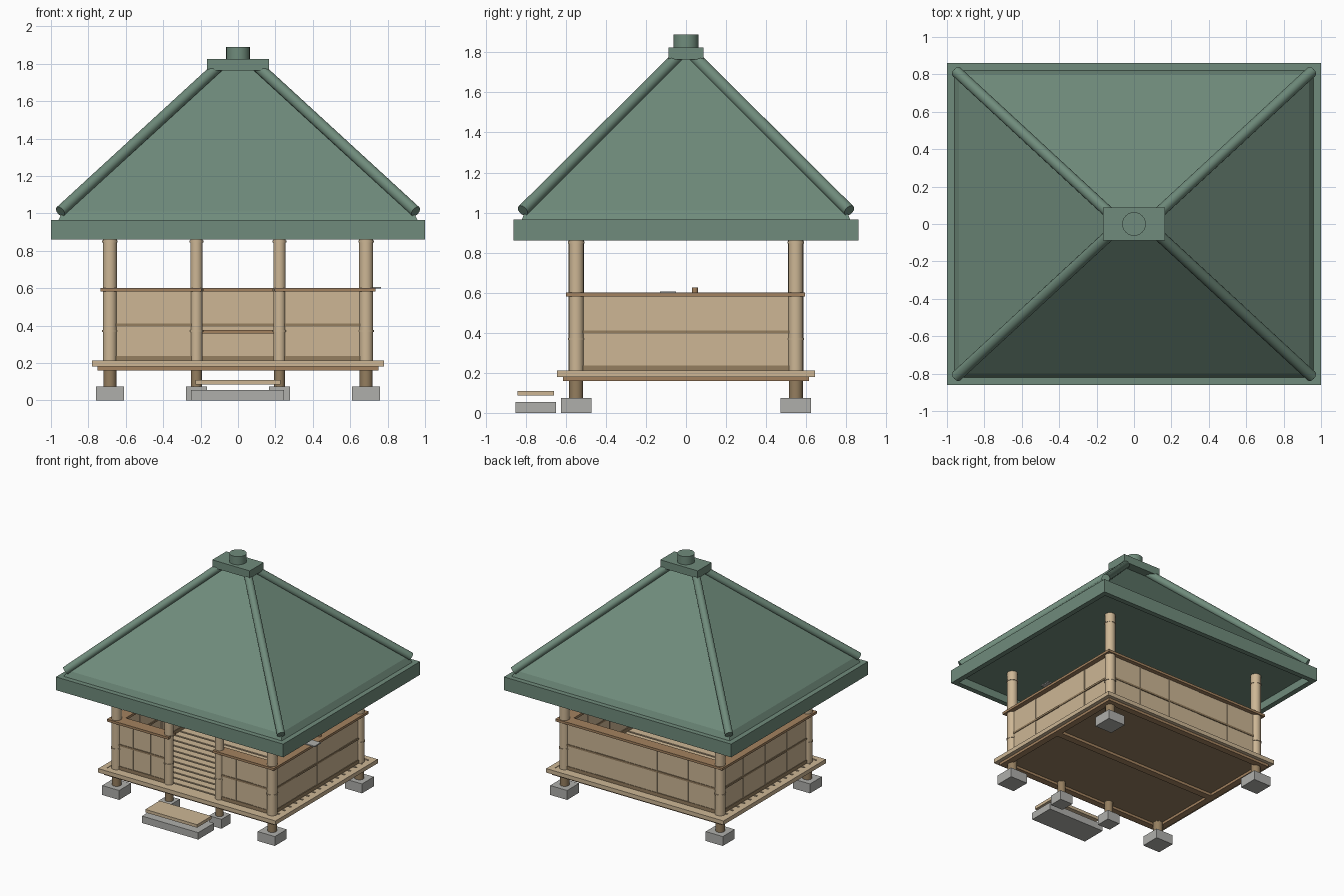
import bpy, bmesh
from mathutils import Vector

old = bpy.data.objects.get("Cube")
if old:
    bpy.data.objects.remove(old, do_unlink=True)


def material(name, rgb):
    m = bpy.data.materials.new(name)
    m.use_nodes = True
    m.diffuse_color = (*rgb, 1)
    m.node_tree.nodes["Principled BSDF"].inputs["Base Color"].default_value = (*rgb, 1)
    return m


GREEN = material("green_roof", (0.16, 0.26, 0.20))
TAN = material("pale_bamboo", (0.61, 0.47, 0.30))
BROWN = material("brown_wood", (0.37, 0.225, 0.115))
DARK = material("shaded_wood", (0.30, 0.21, 0.115))
STONE = material("grey_stone", (0.43, 0.43, 0.41))


def finish(name, bm, mat):
    mesh = bpy.data.meshes.new(name)
    bmesh.ops.recalc_face_normals(bm, faces=bm.faces)
    bm.to_mesh(mesh)
    bm.free()
    mesh.materials.append(mat)
    ob = bpy.data.objects.new(name, mesh)
    bpy.context.collection.objects.link(ob)
    return ob


def box(name, x, y, z, mat):
    """Box from (min, max) pairs."""
    bm = bmesh.new()
    bmesh.ops.create_cube(bm, size=1)
    for v in bm.verts:
        v.co = [a + (b - a) * (c + 0.5) for c, (a, b) in zip(v.co, (x, y, z))]
    return finish(name, bm, mat)


def rod(name, start, end, radius, mat, sides=16):
    """Smooth cylinder between two points."""
    a, b = Vector(start), Vector(end)
    bm = bmesh.new()
    bmesh.ops.create_cone(bm, cap_ends=True, segments=sides, radius1=radius,
                          radius2=radius, depth=(b - a).length)
    turn = (b - a).to_track_quat('Z', 'Y')
    for v in bm.verts:
        v.co = turn @ v.co + (a + b) / 2
    for f in bm.faces:
        f.smooth = len(f.verts) == 4
    for e in bm.edges:
        e.smooth = all(len(f.verts) == 4 for f in e.link_faces)
    return finish(name, bm, mat)


def frame(name, hx, hy, width, z, mat):
    """Four beams around a rectangle."""
    for s in (-1, 1):
        box(name + "_long", (-hx, hx), sorted((s * hy, s * (hy - width))), z, mat)
        box(name + "_short", sorted((s * hx, s * (hx - width))),
            (-hy + width, hy - width), z, mat)


# Roof: stacked rectangles rising to a short ridge
bm = bmesh.new()
rings = []
for hx, hy, z in ((0.96, 0.82, 0.92), (0.96, 0.82, 0.965), (0.935, 0.80, 1.01)):
    rings.append([bm.verts.new((sx * hx, sy * hy, z))
                  for sx, sy in ((-1, -1), (1, -1), (1, 1), (-1, 1))])
bm.faces.new(rings[0])
for low, high in zip(rings, rings[1:]):
    for i in range(4):
        j = (i + 1) % 4
        bm.faces.new((low[i], low[j], high[j], high[i]))
left, right = (bm.verts.new((x, 0, 1.785)) for x in (-0.1, 0.1))
a, b, c, d = rings[-1]
for corners in ((a, b, right, left), (b, c, right), (c, d, left, right), (d, a, left)):
    bm.faces.new(corners)
finish("hip_roof", bm, GREEN)

frame("eave_board", 1.0, 0.86, 0.04, (0.86, 0.965), GREEN)
for sx in (-1, 1):
    for sy in (-1, 1):
        rod("hip_pole", (sx * 0.95, sy * 0.815, 1.01), (sx * 0.1, sy * 0.03, 1.79),
            0.03, GREEN)
box("roof_cap", (-0.165, 0.165), (-0.088, 0.088), (1.765, 1.825), GREEN)
rod("roof_finial", (0, 0, 1.82), (0, 0, 1.89), 0.063, GREEN, 24)

# Posts with bamboo joints on stone footings
PX, PY, INNER = 0.685, 0.548, 0.222
posts = [(sx * PX, sy * PY, 0.038, 0.075) for sx in (-1, 1) for sy in (-1, 1)]
posts += [(sx * INNER, -PY, 0.033, 0.055) for sx in (-1, 1)]
for x, y, r, foot in posts:
    box("footing_stone", (x - foot, x + foot), (y - foot, y + foot), (0, 0.075), STONE)
    rod("post_foot", (x, y, 0.07), (x, y, 0.19), r - 0.003, DARK)
    rod("post", (x, y, 0.18), (x, y, 0.92), r, TAN)
    for z in (0.37, 0.59, 0.85):
        rod("post_joint", (x, y, z - 0.005), (x, y, z + 0.005), r + 0.004, TAN)

# Deck: frame, under-panel, bearers and slats
frame("deck_edge", 0.78, 0.643, 0.045, (0.18, 0.212), TAN)
box("deck_panel", (-0.74, 0.74), (-0.60, 0.60), (0.181, 0.192), DARK)
frame("deck_bearer", 0.75, 0.615, 0.05, (0.16, 0.18), BROWN)
box("middle_bearer", (-0.70, 0.70), (-0.027, 0.027), (0.16, 0.182), BROWN)
SLATS = 16
pitch = 1.196 / SLATS
for i in range(SLATS):
    y = -0.598 + i * pitch
    box("deck_slat", (-0.735, 0.735), (y + 0.007, y + pitch - 0.007),
        (0.19, 0.208), TAN)


def wall(name, along_x, start, end, at, pieces):
    """Panelled half-height wall with horizontal battens."""
    def part(label, u, half, z, mat):
        v = (at - half, at + half)
        box(name + label, *((u, v) if along_x else (v, u)), z, mat)

    step = (end - start) / pieces
    for i in range(pieces):
        u = start + i * step
        part("_panel", (u, u + step), 0.011 if i % 2 else 0.014, (0.205, 0.585), TAN)
        if i:
            part("_seam", (u - 0.003, u + 0.003), 0.016, (0.21, 0.585), TAN)
    part("_batten", (start, end), 0.018, (0.396, 0.411), DARK)
    part("_base_batten", (start, end), 0.018, (0.208, 0.236), DARK)


wall("back_wall", True, -PX, PX, PY, 5)
for s, side in ((-1, "right"), (1, "left")):
    wall(side + "_wall", False, -PY, PY, s * PX, 4)
    wall(side + "_front_wall", True, *sorted((s * INNER, s * PX)), -PY, 3)

# Top rails, open at the doorway
RAIL = (0.581, 0.6)
box("back_rail", (-0.735, 0.735), (PY - 0.045, PY + 0.045), RAIL, BROWN)
for s in (-1, 1):
    box("side_rail", (s * PX - 0.05, s * PX + 0.05), (-0.503, 0.503), RAIL, BROWN)
    box("front_rail", sorted((s * 0.195, s * 0.735)), (-PY - 0.05, -PY + 0.045),
        RAIL, BROWN)

# Bench and small things on the rail
box("bench_seat", (-0.665, 0.665), (0.34, 0.53), (0.358, 0.376), BROWN)
box("rail_tray", (0.66, 0.765), (-0.13, -0.05), (0.598, 0.607), STONE)
rod("rail_cup", (0.685, 0.045, 0.598), (0.685, 0.045, 0.625), 0.015, BROWN)

# Entrance step
box("step_stone", (-0.25, 0.245), (-0.85, -0.65), (0, 0.055), STONE)
box("step_plank", (-0.228, 0.228), (-0.84, -0.66), (0.086, 0.11), TAN)
